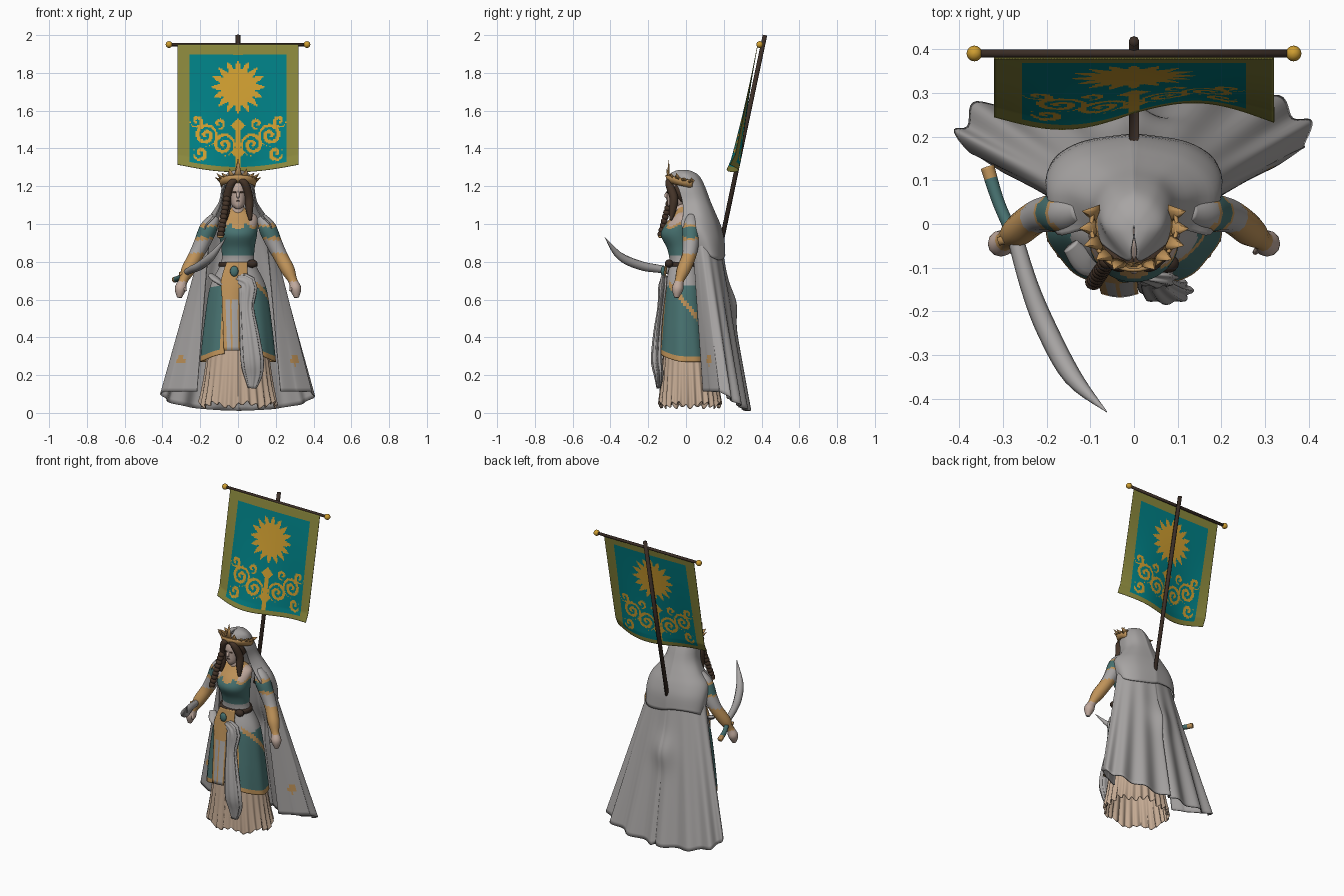
import bpy, bmesh, math
from math import sin, cos, pi
from mathutils import Vector

cube = bpy.data.objects.get("Cube")
if cube:
    bpy.data.objects.remove(cube, do_unlink=True)


def material(name, *rgb):
    m = bpy.data.materials.new(name)
    m.use_nodes = True
    m.diffuse_color = (*rgb, 1)
    m.node_tree.nodes["Principled BSDF"].inputs["Base Color"].default_value = (*rgb, 1)
    return m


CLOTH = material("grey cloth", .39, .375, .37)
TEAL = material("dress teal", .065, .17, .165)
TRIM = material("trim gold", .52, .29, .10)
TAN = material("underskirt tan", .55, .40, .29)
SKIN = material("skin", .53, .40, .34)
HAIR = material("hair brown", .06, .035, .022)
WOOD = material("dark wood", .045, .028, .02)
FLAG = material("banner teal", .0, .21, .23)
SUN = material("banner gold", .62, .34, .03)
OLIVE = material("banner border", .25, .24, .045)


def spline(points, t):
    """Catmull-Rom interpolation through tuples of any length."""
    last = len(points) - 1
    i = min(int(t * last), last - 1)
    t = t * last - i
    a, b, c, d = (points[max(0, min(last, i + k))] for k in (-1, 0, 1, 2))
    return [q + t / 2 * (r - p + t * (2*p - 5*q + 4*r - s + t * (3*(q - r) + s - p)))
            for p, q, r, s in zip(a, b, c, d)]


def surface(name, f, nu, nv, mats, rule=None, wrap=False, thick=0):
    """Grid over f(u, v); rule(centre, u, v) picks the material of a face."""
    bm = bmesh.new()
    cols = nu if wrap else nu + 1
    rows = [[bm.verts.new(f(j / nu, i / nv)) for j in range(cols)] for i in range(nv + 1)]
    for i in range(nv):
        for j in range(nu):
            k = (j + 1) % cols
            face = bm.faces.new((rows[i][j], rows[i][k], rows[i+1][k], rows[i+1][j]))
            if rule:
                wanted = rule(face.calc_center_median(), (j + .5) / nu, (i + .5) / nv)
                face.material_index = mats.index(wanted)
    if wrap:
        for row, like in ((rows[0], 0), (rows[-1], -1)):
            bm.faces.ensure_lookup_table()
            index = bm.faces[like].material_index
            bm.faces.new(row).material_index = index
    bmesh.ops.recalc_face_normals(bm, faces=bm.faces)
    for face in bm.faces:
        face.smooth = True
    mesh = bpy.data.meshes.new(name)
    bm.to_mesh(mesh)
    bm.free()
    ob = bpy.data.objects.new(name, mesh)
    bpy.context.collection.objects.link(ob)
    for m in mats:
        mesh.materials.append(m)
    if thick:
        ob.modifiers.new("thickness", "SOLIDIFY").thickness = thick


def ring_point(rings, a, v, pleat=0, count=24):
    """Point on an upright body; angle zero faces the front."""
    z, rx, front, back = spline(rings, v)
    k = 1 + pleat * v * cos(count * a)
    return Vector((rx * k * sin(a), (front + back) / 2 - (back - front) / 2 * k * cos(a), z))


def loft(name, rings, mats, rule=None, nu=40, nv=24, **pleats):
    surface(name, lambda u, v: ring_point(rings, 2 * pi * u, v, **pleats),
            nu, nv, mats, rule, wrap=True)


def tube(name, path, mats, rule=None, sides=12, steps=20, flat=1, up=(0, 0, 1), ripple=0):
    """Swept tube; path holds x, y, z, radius."""
    def f(u, v):
        *p, r = spline(path, v)
        ahead, behind = (Vector(spline(path, w)[:3]) for w in (min(1, v + .01), max(0, v - .01)))
        tangent = (ahead - behind).normalized()
        side = tangent.cross(Vector(up)).normalized()
        other = side.cross(tangent)
        a = 2 * pi * u
        r = max(r, .0005) * (1 + ripple * cos(8 * a))
        return Vector(p) + r * (side * cos(a) + other * sin(a) * flat)
    surface(name, f, sides, steps, mats, rule, wrap=True)


def ball(name, centre, size, mat):
    def f(u, v):
        a, b = 2 * pi * u, pi * (.02 + .96 * v)
        return [c + s * d for c, s, d in
                zip(centre, size, (sin(b) * cos(a), sin(b) * sin(a), cos(b)))]
    surface(name, f, 16, 10, [mat], wrap=True)


FRONT = (0, -1, 0)

# Banner, pole and crossbar
tube("banner_pole", [(0, .178, .86, .012), (0, .418, 2, .012)], [WOOD], sides=8, steps=1, up=FRONT)
tube("crossbar", [(-.36, .39, 1.95, .009), (.36, .39, 1.95, .009)], [WOOD], sides=8, steps=1)
for s in (-1, 1):
    ball("crossbar_finial", (s * .365, .39, 1.95), (.018,) * 3, SUN)


def banner_shape(u, v):
    x = .32 * (2 * u - 1)
    wave = .03 * sin(x * 2 * pi / .6) * v * v
    curl = .02 * max(0, v - .92) * abs(x) * 30
    return x, .378 - .125 * v + wave - curl, 1.95 - v * (.635 + .04 * cos(x * pi / .64))


SCROLLS = [(.075, 1.42, .06), (.17, 1.47, .06), (.22, 1.545, .035), (.2, 1.375, .04), (.1, 1.53, .03)]


def banner_paint(c, u, v):
    x, z = abs(c.x), c.z
    if x > .255 or v < .085 or v > .955:
        return OLIVE
    r, a = math.hypot(c.x, z - 1.725), math.atan2(z - 1.725, c.x)
    ray = abs((a * 16 / (2 * pi)) % 1 - .5) * 2
    if r < .09 + .055 * ray:
        return SUN
    stem = x < .014 and z < 1.55
    leaf = any(x + abs(z - h) < .04 for h in (1.38, 1.52))
    for p, q, size in SCROLLS:
        reach = math.hypot(x - p, z - q)
        turn = math.atan2(z - q, x - p) / (2 * pi)
        leaf = leaf or reach < size and (reach / .034 - turn) % 1 < .55
    return SUN if stem or leaf else FLAG


surface("banner", banner_shape, 100, 100, [OLIVE, SUN, FLAG], banner_paint, thick=.003)

# Cape: outlines run from the middle of the back to the front edge
SHOULDER = [(0, .175), (.08, .16), (.14, .12), (.17, .08), (.165, .05), (.15, .03)]
HEM = [(0, .33), (.2, .31), (.36, .265), (.4, .19), (.31, .125), (.22, .085)]


def cape_shape(u, v):
    s, side = abs(2 * u - 1), (1 if u > .5 else -1)
    (tx, ty), (hx, hy) = spline(SHOULDER, s), spline(HEM, s)
    fold = .05 * v * sin(s * 38 + side)
    x, z = tx + (hx - tx) * v, .98 + (.012 + .1 * min(1, s / .6) ** 2 - .98) * v
    bulge = .025 * math.exp(-(x / .07) ** 2 - ((z - .58) / .09) ** 2)
    return side * x * (1 + fold * .5), (ty + (hy - ty) * v) * (1 + fold) + bulge, z


def cape_paint(c, u, v):
    spot = abs(abs(c.x) - .3) + abs(c.z - .28) < .03 and c.y < .17
    return TRIM if spot else CLOTH


surface("cape", cape_shape, 140, 40, [CLOTH, TRIM], cape_paint, thick=.006)

# Hood and mantle: height, back, side, front edge x, front edge y
HOOD = [(1.287, -.005, .002, .001, -.03), (1.28, .03, .035, .008, -.06), (1.255, .07, .068, .015, -.085),
        (1.2, .1, .085, .075, -.045), (1.12, .13, .1, .09, -.02), (1.05, .16, .145, .12, -.015),
        (.99, .185, .19, .175, -.025), (.92, .203, .2, .185, .02), (.83, .208, .19, .18, .07)]


def hood_shape(u, v):
    z, back, wide, fx, fy = spline(HOOD, v)
    outline = [(0, back), (wide * .65, back * .85 + fy * .15), (wide, (back + fy) / 2), (fx, fy)]
    x, y = spline(outline, abs(2 * u - 1))
    return (x if u > .5 else -x), y, z - .02 * v ** 6 * cos(u * 9)


surface("hood", hood_shape, 48, 32, [CLOTH], thick=.006)

# Head, face, hair and braid
loft("head", [(1.08, .012, -.085, -.04), (1.1, .033, -.096, -.01), (1.14, .045, -.1, .02),
              (1.19, .05, -.1, .03), (1.23, .045, -.085, .03), (1.255, .01, -.05, 0)], [SKIN])
tube("nose", [(0, -.095, 1.175, .005), (0, -.106, 1.15, .009), (0, -.097, 1.14, .006)], [SKIN], up=FRONT)
tube("neck", [(0, -.025, 1.03, .035), (0, -.035, 1.11, .03)], [SKIN], steps=2, up=FRONT)
ball("mouth", (0, -.098, 1.122), (.012, .004, .004), HAIR)
ball("hair_cap", (0, -.01, 1.18), (.07, .072, .075), HAIR)
for s in (-1, 1):
    ball("eye", (s * .02, -.099, 1.168), (.01, .004, .005), HAIR)
    tube("hair_lock", [(0, -.085, 1.235, .012), (s * .035, -.09, 1.215, .02), (s * .058, -.065, 1.14, .023),
                       (s * .06, -.07, 1.08, .02), (s * .065, -.08, 1.02, .008)], [HAIR], up=FRONT)
for i in range(9):
    ball("braid_link", (-.06 - .004 * i, -.085 - .006 * i, 1.13 - .023 * i), (.02, .018, .018), HAIR)
ball("braid_clip", (-.093, -.133, .935), (.018, .016, .01), TRIM)

# Crown: curved band rising to the front, with flared points
surface("crown_band", lambda u, v: ((.083 + .012 * v) * sin(4 * (u - .5)),
                                    -.005 - (.085 + .012 * v) * cos(4 * (u - .5)),
                                    1.2 + .04 * v + .02 * cos(4 * (u - .5))),
        32, 2, [TRIM], thick=.008)
for i in range(-5, 6):
    a = i * .38
    rise = 1.345 if i == 0 else 1.295 - .012 * abs(i) + .01 * (i % 2)
    tip = .1 if i == 0 else .125
    tube("crown_point", [(.09 * sin(a), -.005 - .09 * cos(a), 1.23 + .02 * cos(a), .022),
                         (tip * sin(a), -.005 - tip * cos(a) * .85, rise, .001)],
         [TRIM], sides=6, steps=1, up=(sin(a), -cos(a), 0), flat=.45)


# Bodice
def bodice_paint(c, u, v):
    edge = .985 + .015 * cos(abs(c.x) * 90 - 4)
    if c.z < .83 or c.y > .03:
        return CLOTH
    if c.z < edge:
        return TEAL
    return TRIM if c.z < edge + .015 or abs(c.x) < .065 else SKIN


loft("bodice", [(.72, .12, -.1, .08), (.8, .088, -.087, .05), (.87, .088, -.1, .05), (.94, .1, -.133, .05),
                (.99, .103, -.115, .05), (1.04, .1, -.075, .05), (1.07, .055, -.055, .03),
                (1.09, .03, -.05, 0)], [CLOTH, TEAL, TRIM, SKIN], bodice_paint, nv=48)
loft("belt", [(.775, .1, -.1, .06), (.78, .104, -.104, .064), (.8, .1, -.1, .06)], [WOOD], nv=4)
ball("belt_pouch", (.075, -.09, .79), (.028, .022, .022), WOOD)


# Arms with banded sleeves and bracers
def arm_paint(c, u, v):
    bands = ((1, CLOTH), (.985, TRIM), (.93, TEAL), (.915, TRIM), (.845, CLOTH), (.695, TRIM))
    return next((m for low, m in bands if c.z > low), SKIN)


ARM = [(.12, .03, 1.04, .025), (.155, .025, .98, .046), (.19, .025, .9, .043), (.225, .015, .83, .038),
       (.265, -.015, .755, .036), (.29, -.035, .7, .024), (.305, -.045, .655, .03), (.31, -.05, .61, .012)]
for s, side in ((1, "left"), (-1, "right")):
    tube(side + "_arm", [(s * x, y, z, r) for x, y, z, r in ARM], [CLOTH, TRIM, TEAL, SKIN],
         arm_paint, steps=48, up=FRONT)
    tube(side + "_thumb", [(s * .29, -.05, .69, .01), (s * .277, -.065, .645, .006)], [SKIN], up=FRONT, steps=3)

# Curved sword
tube("sword_grip", [(-.335, .13, .705, .016), (-.31, .05, .715, .014), (-.275, -.03, .735, .014)],
     [TEAL, TRIM], lambda c, u, v: TRIM if v < .2 or v > .88 else TEAL)
tube("sword_guard", [(-.31, -.04, .735, .01), (-.24, -.02, .745, .01)], [TRIM], steps=3)
tube("sword_blade", [(-.272, -.03, .745, .018), (-.24, -.14, .762, .021), (-.2, -.24, .78, .024),
                     (-.14, -.35, .83, .021), (-.062, -.43, .93, .001)], [CLOTH], sides=8)


# Skirts
UNDER = [(.5, .14, -.1, .12), (.3, .165, -.12, .15), (.15, .185, -.132, .17), (.03, .205, -.142, .185)]


def under_shape(u, v):
    a = 2 * pi * u
    p = ring_point(UNDER, a, v, .04, 26)
    p.z += .012 * v ** 4 * (1 + sin(7 * a)) + .01 * v ** 4 * cos(26 * a)
    return p


surface("underskirt", under_shape, 208, 24, [TAN], thick=.004)
loft("white_skirt", [(.79, .09, -.09, .06), (.66, .14, -.105, .09), (.5, .16, -.125, .11), (.34, .17, -.145, .13)],
     [CLOTH], nu=96, pleat=.03, count=18)
OVER = [(.77, .1, -.095, .07), (.66, .15, -.115, .1), (.46, .18, -.135, .12), (.27, .2, -.15, .14)]


def over_paint(c, u, v):
    slash = -.09 < c.y < .06 and abs(c.z - .6 + 1.2 * (c.y + .02)) < .018
    if slash and c.x > 0:
        return TRIM
    if c.z > .67:
        return CLOTH
    return TRIM if v > .925 or u < .05 else TEAL


for s, side in ((1, "left"), (-1, "right")):
    def over_shape(u, v):
        a = .38 + 2.7 * u
        p = ring_point(OVER, s * a, v, .015, 9)
        p.z += .05 * v * max(0, cos(a)) ** 2
        return p
    surface(side + "_overskirt", over_shape, 60, 40, [TEAL, TRIM, CLOTH], over_paint, thick=.005)

# Front panel, gem and hanging sash
PANEL = [(.8, -.06, .05, -.1), (.7, -.09, .045, -.115), (.6, -.085, .01, -.128), (.33, -.075, .01, -.16)]


def panel_shape(u, v):
    z, left, right, y = spline(PANEL, v)
    return left + (right - left) * u, y - .008 * sin(pi * u), z


surface("front_panel", panel_shape, 20, 24, [TRIM, CLOTH],
        lambda c, u, v: CLOTH if c.z < .61 and (.2 < u < .45 or .55 < u < .9) else TRIM, thick=.005)
ball("belt_gem", (-.02, -.122, .75), (.022, .012, .028), TEAL)
tube("sash_drape", [(-.01, -.11, .71, .02), (.05, -.12, .68, .045), (.045, -.132, .56, .035), (.06, -.148, .42, .046),
                    (.075, -.155, .28, .055), (.08, -.145, .2, .045), (.075, -.145, .13, .02)], [CLOTH],
     sides=48, flat=.5, up=FRONT, ripple=.12)
tube("hip_fold", [(-.145, -.05, .73, .02), (-.11, -.09, .7, .028), (-.07, -.105, .67, .015)], [CLOTH], flat=.5)
